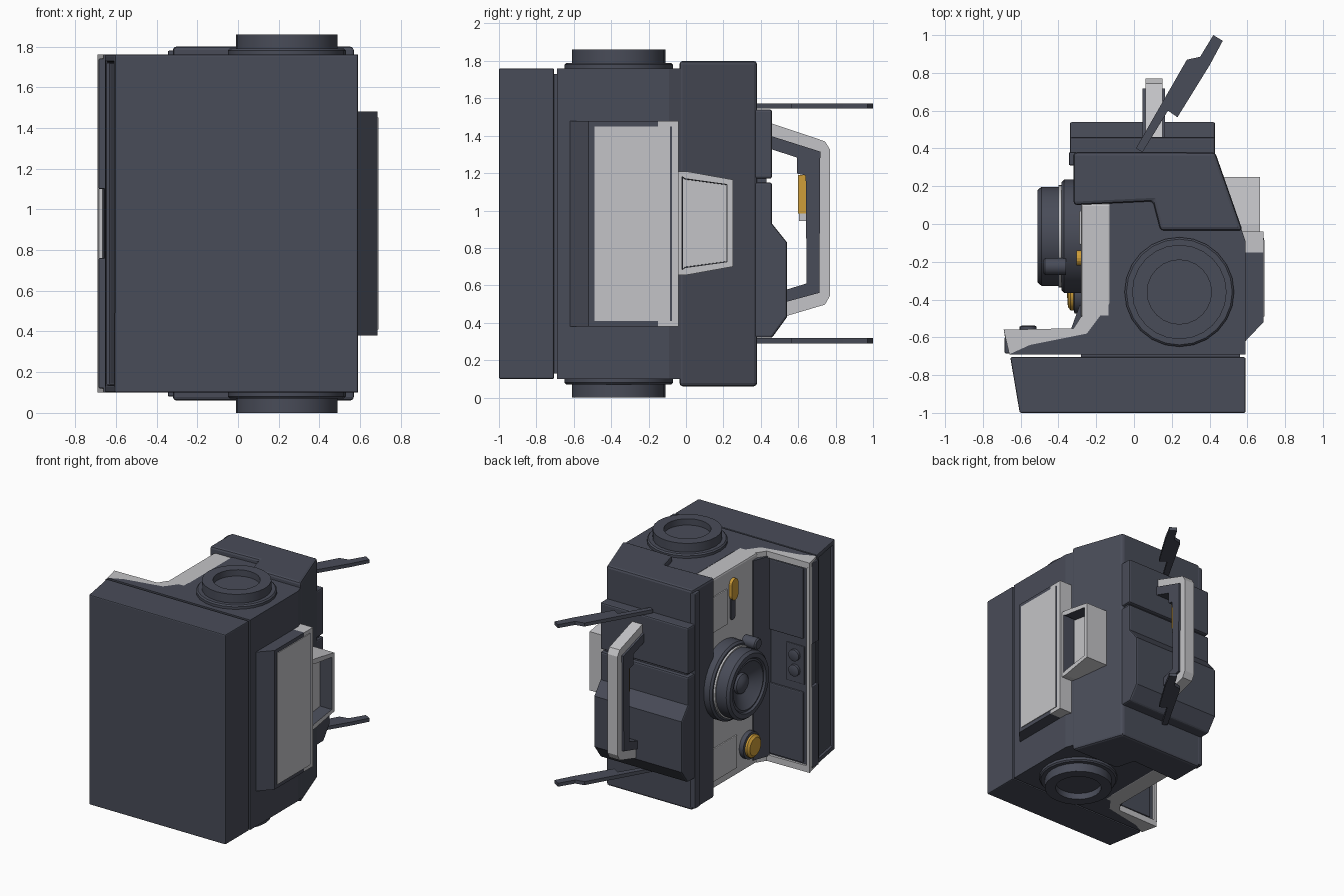
import bpy, bmesh, math
from mathutils import Vector

if "Cube" in bpy.data.objects:
    bpy.data.objects.remove(bpy.data.objects["Cube"])


def material(name, rgb):
    m = bpy.data.materials.new(name)
    m.diffuse_color = (*rgb, 1)
    m.use_nodes = True
    m.node_tree.nodes["Principled BSDF"].inputs["Base Color"].default_value = m.diffuse_color
    return m


DARK = material("dark slate", (0.066, 0.072, 0.098))
LIGHT = material("light grey", (0.55, 0.55, 0.57))
ORANGE = material("amber", (0.62, 0.34, 0.04))


def finish(name, bm, mats, bevel=0.0, smooth=False):
    bmesh.ops.recalc_face_normals(bm, faces=bm.faces)
    me = bpy.data.meshes.new(name)
    bm.to_mesh(me)
    bm.free()
    ob = bpy.data.objects.new(name, me)
    bpy.context.collection.objects.link(ob)
    for m in mats:
        me.materials.append(m)
    if bevel:
        b = ob.modifiers.new("bevel", 'BEVEL')
        b.width, b.segments, b.limit_method = bevel, 2, 'ANGLE'
        b.angle_limit = math.radians(40)
    if smooth:
        bpy.ops.object.select_all(action='DESELECT')
        ob.select_set(True)
        bpy.context.view_layer.objects.active = ob
        bpy.ops.object.shade_smooth_by_angle(angle=math.radians(35))
    return ob


def prism(name, pts, axis, lo, hi, mat, bevel=0.0, recess=None, wall_mat=None):
    """Extrude an outline; axis 'z' takes (x, y) points, axis 'x' takes (y, z).
    recess = (direction, inset, depth) sinks the faces that look that way."""
    bm = bmesh.new()
    put = (lambda p, t: (p[0], p[1], t)) if axis == 'z' else (lambda p, t: (t, p[0], p[1]))
    a = [bm.verts.new(put(p, lo)) for p in pts]
    b = [bm.verts.new(put(p, hi)) for p in pts]
    bm.faces.new(a)
    bm.faces.new(b)
    for i in range(len(pts)):
        j = (i + 1) % len(pts)
        bm.faces.new((a[i], a[j], b[j], b[i]))
    bmesh.ops.recalc_face_normals(bm, faces=bm.faces)
    if recess:
        d, inset, depth = recess
        fs = [f for f in bm.faces if f.normal.dot(Vector(d)) > 0.95]
        bmesh.ops.inset_region(bm, faces=fs, thickness=inset)
        walls = bmesh.ops.inset_region(bm, faces=fs, thickness=0.004, depth=-depth)
        if wall_mat:
            for f in walls["faces"]:
                f.material_index = 1
    return finish(name, bm, [mat] + ([wall_mat] if wall_mat else []), bevel)


def box(name, x, y, z, mat, bevel=0.0):
    return prism(name, [(x[0], y[0]), (x[1], y[0]), (x[1], y[1]), (x[0], y[1])],
                 'z', z[0], z[1], mat, bevel)


def lathe(name, profile, place, mat, seg=32):
    """Revolve (radius, height) points; place maps (u, v, height) to space."""
    bm = bmesh.new()
    rings = []
    for r, h in profile:
        n = 1 if r == 0 else seg
        rings.append([bm.verts.new(place(r * math.cos(2 * math.pi * i / seg),
                                         r * math.sin(2 * math.pi * i / seg), h))
                      for i in range(n)])
    for p, q in zip(rings, rings[1:]):
        for i in range(seg):
            j = (i + 1) % seg
            vs = [p[i % len(p)], p[j % len(p)], q[j % len(q)], q[i % len(q)]]
            vs = list(dict.fromkeys(vs))
            bm.faces.new(vs)
    return finish(name, bm, [mat], smooth=True)


def on_left(y, z):
    # revolved parts that point toward -x
    return lambda u, v, h: (h, y + u, z + v)


def capsule(y, z0, z1, r):
    pts = [(y + r * math.cos(math.pi * i / 8), z1 + r * math.sin(math.pi * i / 8)) for i in range(9)]
    return pts + [(y - r * math.cos(math.pi * i / 8), z0 - r * math.sin(math.pi * i / 8)) for i in range(9)]


MID = 0.93  # height of the mirror plane of the body

# Front cover slab, with a long slot in its left edge
prism("front_cover", [(-0.605, -1), (0.59, -1), (0.59, -0.705), (-0.655, -0.705)], 'z',
      0.10, 1.76, DARK, 0.008, recess=((-1, 0, 0), 0.05, 0.02))
box("cover_joint", (-0.28, 0.56), (-0.75, -0.6), (0.13, 1.73), DARK)

# Main body and the rear clamp wrapped around it
prism("main_body", [(-0.13, -0.69), (0.59, -0.69), (0.59, -0.09), (0.475, 0.25), (-0.13, 0.25)],
      'z', 0.10, 1.76, DARK)
prism("rear_clamp", [(-0.32, 0.10), (0.10, 0.12), (0.14, -0.035), (0.575, -0.035),
                     (0.43, 0.38), (-0.32, 0.38)], 'z', 0.06, 1.80, DARK, 0.018)
box("clamp_lip", (-0.345, -0.30), (0.31, 0.38), (0.08, 1.78), DARK, 0.008)

# Back plates: flat upper one, thicker lower one
for name, prof in (("upper_back_plate", [(0.36, 1.17), (0.46, 1.17), (0.46, 1.54), (0.36, 1.54)]),
                   ("lower_back_plate", [(0.36, 0.32), (0.46, 0.32), (0.54, 0.43), (0.54, 0.83),
                                         (0.46, 0.93), (0.46, 1.15), (0.36, 1.15)])):
    prism(name, prof, 'x', -0.34, 0.43, DARK, 0.012)
box("back_plate_core", (-0.31, 0.41), (0.36, 0.43), (0.9, 1.3), DARK)

# Grip handle: light outer band, dark inner band, amber trigger
prism("handle_outer", [(0.45, 1.468), (0.743, 1.37), (0.77, 1.326), (0.77, 0.545), (0.743, 0.497),
                       (0.53, 0.434), (0.53, 0.51), (0.711, 0.56), (0.716, 1.315), (0.45, 1.40)],
      'x', 0.06, 0.15, LIGHT)
prism("handle_inner", [(0.45, 1.40), (0.718, 1.315), (0.713, 0.56), (0.53, 0.51), (0.53, 0.575),
                       (0.645, 0.61), (0.64, 1.187), (0.594, 1.198), (0.594, 1.283), (0.45, 1.33)],
      'x', 0.045, 0.165, DARK)
box("handle_trigger", (0.07, 0.14), (0.60, 0.65), (0.985, 1.19), ORANGE)
box("trigger_stop", (0.07, 0.14), (0.605, 0.65), (0.945, 0.985), LIGHT)

# Two thin blades reaching backward
for name, z in (("upper_blade", 1.545), ("lower_blade", 0.29)):
    prism(name, [(0.01, 0.40), (0.045, 0.38), (0.18, 0.60), (0.23, 0.565), (0.40, 0.84),
                 (0.47, 0.97), (0.42, 1.0), (0.35, 0.885), (0.28, 0.87)], 'z', z, z + 0.028, DARK)

# Round ports on the top and bottom
port = [(0.29, -0.05), (0.29, 0.02), (0.28, 0.03), (0.25, 0.03), (0.25, 0.10),
        (0.17, 0.10), (0.17, 0.05), (0, 0.05)]
lathe("top_port", port, lambda u, v, h: (0.24 + u, -0.36 + v, 1.76 + h), DARK, 24)
lathe("bottom_port", port, lambda u, v, h: (0.24 + u, -0.36 + v, 0.10 - h), DARK, 24)

# Right side panel with its light plate, end frame and hollow bracket
prism("side_panel", [(0.56, -0.62), (0.59, -0.62), (0.685, -0.52), (0.685, -0.15), (0.56, -0.15)],
      'z', 0.38, 1.48, DARK)
prism("side_frame", [(0.56, -0.15), (0.685, -0.15), (0.685, -0.04), (0.56, -0.04)],
      'z', 0.38, 1.48, LIGHT)
box("side_plate", (0.68, 0.691), (-0.49, -0.085), (0.41, 1.45), LIGHT)
box("side_plate_gap", (0.68, 0.688), (-0.085, -0.075), (0.41, 1.45), DARK)
prism("side_bracket", [(-0.05, 0.655), (0.0, 0.655), (0.25, 0.70), (0.25, 1.165), (0.0, 1.21), (-0.05, 1.21)],
      'x', 0.45, 0.668, LIGHT, recess=((1, 0, 0), 0.04, 0.10), wall_mat=DARK)

# Left side: light speaker wall, and light end caps turning into the shelf
box("speaker_wall", (-0.28, -0.12), (-0.50, 0.11), (0.10, 1.76), LIGHT, 0.015)
cap = [(-0.28, -0.49), (-0.13, -0.42), (-0.25, -0.58), (-0.55, -0.64), (-0.66, -0.69),
       (-0.69, -0.56), (-0.32, -0.552)]
fill = [(-0.12, -0.42), (-0.14, -0.42), (-0.25, -0.58), (-0.55, -0.64), (-0.66, -0.69), (-0.12, -0.69)]
for side, lo, hi in (("bottom", 0.10, 0.15), ("top", 1.71, 1.76)):
    prism(side + "_shelf_cap", cap, 'z', lo, hi, LIGHT)
    prism(side + "_shelf_fill", fill, 'z', lo, hi, DARK)
prism("shelf", [(-0.12, -0.69), (-0.655, -0.69), (-0.67, -0.575), (-0.34, -0.575),
                (-0.288, -0.43), (-0.12, -0.43)], 'z', 0.14, 1.72, DARK)
prism("shelf_rim", [(-0.66, -0.60), (-0.683, -0.60), (-0.69, -0.558), (-0.665, -0.558)],
      'z', 0.14, 1.72, LIGHT)
for side, lo, hi in (("lower", 0.16, 0.72), ("upper", 1.14, 1.70)):
    box(side + "_shelf_pad", (-0.63, -0.33), (-0.60, -0.562), (lo, hi), DARK, 0.008)
    box(side + "_edge_bump", (-0.685, -0.64), (-0.685, -0.60), (lo - 0.04, hi + 0.04), DARK, 0.006)
box("shelf_latch_plate", (-0.64, -0.48), (-0.60, -0.565), (0.78, 1.08), DARK, 0.006)
for name, z in (("latch_knob", 1.0), ("latch_pin", 0.88)):
    lathe(name, [(0.045, 0.0), (0.045, 0.025), (0.035, 0.03), (0, 0.03)],
          lambda u, v, h, z=z: (-0.56 + u, -0.568 + h, z + v), DARK, 20)

# Speaker: flange, light trim, deep rim, cone and dome
lathe("speaker_flange", [(0.30, -0.27), (0.30, -0.37), (0.285, -0.385), (0, -0.385)],
      on_left(-0.065, MID), DARK, 40)
lathe("speaker_trim", [(0.272, -0.38), (0.272, -0.40), (0.2, -0.40)], on_left(-0.065, MID), LIGHT, 40)
lathe("speaker_rim", [(0.262, -0.38), (0.262, -0.49), (0.245, -0.51), (0.21, -0.51), (0.20, -0.495),
                      (0.185, -0.50), (0.17, -0.485), (0.08, -0.43), (0.075, -0.45), (0.045, -0.47),
                      (0, -0.48)], on_left(-0.065, MID), DARK, 40)
lathe("speaker_knob", [(0.045, -0.36), (0.045, -0.47), (0.035, -0.48), (0, -0.48)],
      on_left(-0.225, MID + 0.26), DARK, 20)

# Amber push button, slider and raised wall plates
lathe("button_collar", [(0.105, -0.27), (0.105, -0.315), (0.085, -0.32), (0, -0.32)],
      on_left(-0.37, 0.29), DARK, 28)
lathe("push_button", [(0.088, -0.31), (0.088, -0.335), (0.07, -0.35), (0, -0.355)],
      on_left(-0.37, 0.29), ORANGE, 28)
prism("slider_slot", capsule(-0.18, 1.38, 1.62, 0.03), 'x', -0.287, -0.27, DARK)
prism("slider", capsule(-0.18, 1.55, 1.64, 0.04), 'x', -0.305, -0.27, ORANGE)
box("upper_wall_plate", (-0.29, -0.27), (-0.11, 0.07), (1.34, 1.62), LIGHT, 0.006)
box("lower_wall_plate", (-0.29, -0.27), (-0.23, 0.07), (0.16, 0.42), LIGHT, 0.006)
